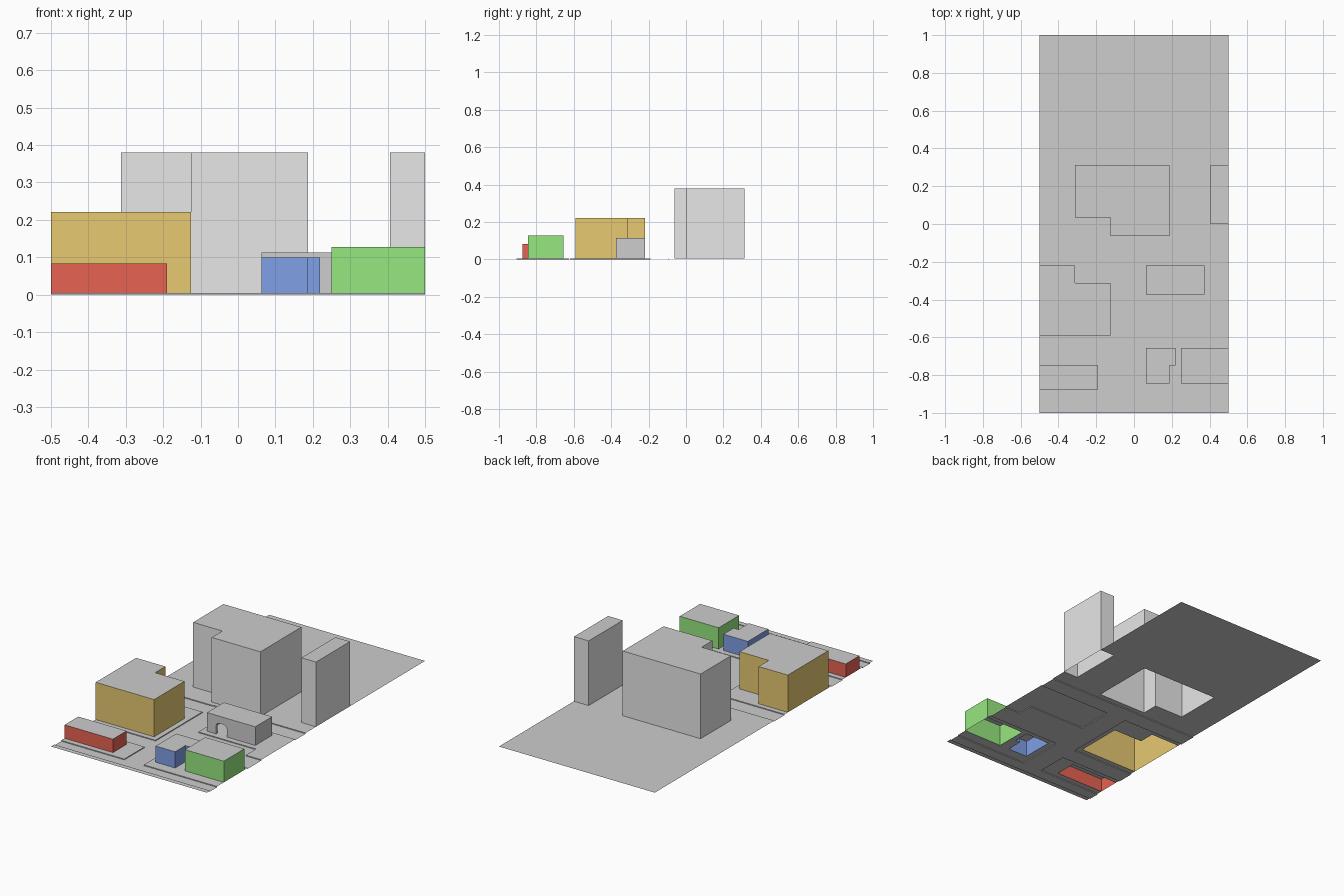
import bpy, bmesh, math

if "Cube" in bpy.data.objects:
    bpy.data.objects.remove(bpy.data.objects["Cube"])

KERB = 0.005


def material(name, rgb):
    m = bpy.data.materials.new(name)
    m.diffuse_color = (*rgb, 1)
    m.use_nodes = True
    m.node_tree.nodes["Principled BSDF"].inputs["Base Color"].default_value = m.diffuse_color
    return m


PAVING = material("paving_grey", (0.61, 0.61, 0.61))
PALE = material("pale_grey", (0.8, 0.8, 0.8))
RED = material("red", (0.8, 0.124, 0.084))
YELLOW = material("yellow", (0.8, 0.588, 0.167))
BLUE = material("blue", (0.214, 0.348, 0.8))
GREEN = material("green", (0.311, 0.8, 0.214))


def finish(name, bm, mats):
    mesh = bpy.data.meshes.new(name)
    bm.to_mesh(mesh)
    bm.free()
    for m in mats:
        mesh.materials.append(m)
    ob = bpy.data.objects.new(name, mesh)
    bpy.context.collection.objects.link(ob)
    return ob


def block(name, outline, height, wall):
    """Open-bottomed block: coloured walls, grey flat roof."""
    bm = bmesh.new()
    low = [bm.verts.new((x, y, KERB)) for x, y in outline]
    top = [bm.verts.new((x, y, height)) for x, y in outline]
    n = len(outline)
    for i in range(n):
        j = (i + 1) % n
        bm.faces.new((low[i], low[j], top[j], top[i]))
    bm.faces.new(top).material_index = 1
    finish(name, bm, (wall, PAVING))


def rect(x0, y0, x1, y1):
    return [(x0, y0), (x1, y0), (x1, y1), (x0, y1)]


# Buildings (anticlockwise footprints)
block("red_low_block", rect(-0.5, -0.875, -0.19, -0.75), 0.083, RED)
block("green_block", rect(0.25, -0.844, 0.5, -0.656), 0.128, GREEN)
block("side_tower", rect(0.406, 0.0, 0.5, 0.3125), 0.38, PALE)
block("yellow_block", [(-0.5, -0.59), (-0.125, -0.59), (-0.125, -0.3125),
                       (-0.3125, -0.3125), (-0.3125, -0.219), (-0.5, -0.219)], 0.221, YELLOW)
block("blue_block", [(0.0625, -0.844), (0.1875, -0.844), (0.1875, -0.75),
                     (0.219, -0.75), (0.219, -0.656), (0.0625, -0.656)], 0.099, BLUE)
block("large_tower", [(-0.3125, 0.035), (-0.125, 0.035), (-0.125, -0.0625),
                      (0.1875, -0.0625), (0.1875, 0.3125), (-0.3125, 0.3125)], 0.38, PALE)

# Small hollow building with an arched doorway in its front wall
x0, x1, y0, y1, h = 0.0625, 0.372, -0.373, -0.219, 0.113
cx, hw, spring = 0.155, 0.034, 0.055
door = [(cx - hw, KERB)]
door += [(cx - hw * math.cos(math.pi * i / 6), spring + 0.018 * math.sin(math.pi * i / 6))
         for i in range(7)]
door += [(cx + hw, KERB)]
bm = bmesh.new()
front = [bm.verts.new((x, y0, z)) for x, z in
         [(x0, KERB)] + door + [(x1, KERB), (x1, h), (x0, h)]]
bm.faces.new(front)
back = [bm.verts.new((x, y1, z)) for x, z in [(x0, KERB), (x1, KERB), (x1, h), (x0, h)]]
fl, fr, ftr, ftl = front[0], front[-3], front[-2], front[-1]
bl, br, btr, btl = back
for f in ((br, bl, btl, btr), (fr, br, btr, ftr), (bl, fl, ftl, btl), (ftl, ftr, btr, btl)):
    bm.faces.new(f)
# door reveal
arch = front[1:-3]
inner = [bm.verts.new((v.co.x, y0 + 0.012, v.co.z)) for v in arch]
for i in range(len(arch) - 1):
    bm.faces.new((arch[i], arch[i + 1], inner[i + 1], inner[i]))
finish("small_hall", bm, (PAVING,))

# Ground: paving with sunken roads, left open beneath the buildings
ROADS = [(-0.095, -0.97, 0.03, -0.09),
         (-0.5, -0.97, 0.5, -0.906), (-0.5, -0.72, -0.095, -0.62),
         (-0.5, -0.19, -0.095, -0.094), (0.03, -0.625, 0.5, -0.5),
         (0.03, -0.5, 0.4, -0.406), (0.03, -0.19, 0.5, -0.094)]
HOLES = [(-0.5, -0.875, -0.19, -0.75), (0.25, -0.844, 0.5, -0.656),
         (0.406, 0.0, 0.5, 0.3125),
         (-0.5, -0.59, -0.125, -0.3125), (-0.5, -0.3125, -0.3125, -0.219),
         (0.0625, -0.844, 0.1875, -0.656), (0.1875, -0.75, 0.219, -0.656),
         (-0.3125, 0.035, -0.125, 0.3125), (-0.125, -0.0625, 0.1875, 0.3125)]


def inside(x, y, rects):
    return any(a < x < c and b < y < d for a, b, c, d in rects)


xs = sorted({-0.5, 0.5} | {r[i] for r in ROADS + HOLES for i in (0, 2)})
ys = sorted({-1.0, 1.0} | {r[i] for r in ROADS + HOLES for i in (1, 3)})


def level(i, j):
    """Height of a ground cell, or None where there is no ground."""
    if not (0 <= i < len(xs) - 1 and 0 <= j < len(ys) - 1):
        return None
    x, y = (xs[i] + xs[i + 1]) / 2, (ys[j] + ys[j + 1]) / 2
    if inside(x, y, HOLES):
        return None
    return 0.0 if inside(x, y, ROADS) else KERB


bm = bmesh.new()


def quad(*pts):
    bm.faces.new([bm.verts.new(p) for p in pts])


for i in range(len(xs) - 1):
    for j in range(len(ys) - 1):
        z = level(i, j)
        if z is None:
            continue
        a, c, b, d = xs[i], xs[i + 1], ys[j], ys[j + 1]
        quad((a, b, z), (c, b, z), (c, d, z), (a, d, z))
        if z == 0.0:
            continue
        # kerbs where paving meets road, facing the road
        for di, dj, p, q in ((1, 0, (c, b), (c, d)), (-1, 0, (a, d), (a, b)),
                             (0, 1, (c, d), (a, d)), (0, -1, (a, b), (c, b))):
            if level(i + di, j + dj) == 0.0:
                quad((*p, 0), (*q, 0), (*q, z), (*p, z))
bmesh.ops.remove_doubles(bm, verts=bm.verts, dist=1e-5)
finish("street_ground", bm, (PAVING,))
